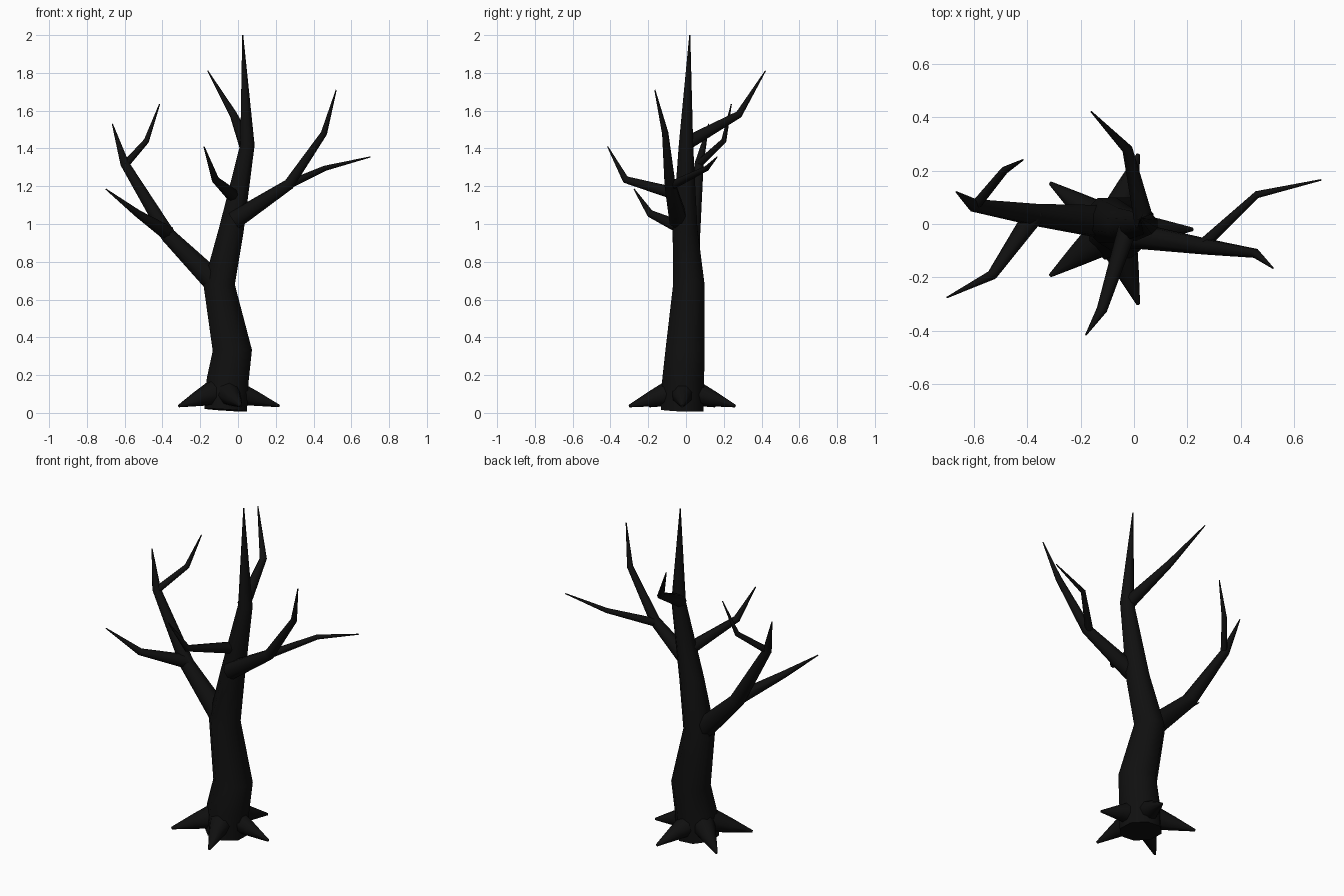
import bpy, bmesh, math
from mathutils import Vector

cube = bpy.data.objects.get("Cube")
if cube:
    bpy.data.objects.remove(cube, do_unlink=True)

bark = bpy.data.materials.new("charred_bark")
bark.use_nodes = True
colour = (0.005, 0.005, 0.005, 1)
bark.diffuse_color = colour
bsdf = bark.node_tree.nodes["Principled BSDF"]
bsdf.inputs["Base Color"].default_value = colour
bsdf.inputs["Roughness"].default_value = 0.9


def limb(name, path, sides=8):
    """Tapered tube through (x, y, z, radius) points, rings mitred at bends."""
    pts = [Vector(p[:3]) for p in path]
    bm = bmesh.new()
    rings = []
    axis = Vector((0, 0, 1))
    u = Vector((1, 0, 0))
    for i, p in enumerate(pts):
        before = (p - pts[i - 1]).normalized() if i else Vector()
        after = (pts[i + 1] - p).normalized() if i < len(pts) - 1 else Vector()
        tangent = (before + after).normalized()
        u = axis.rotation_difference(tangent) @ u
        axis = tangent
        v = tangent.cross(u)
        ring = []
        for k in range(sides):
            a = math.tau * (k + 0.5) / sides
            ring.append(bm.verts.new(p + path[i][3] * (u * math.cos(a) + v * math.sin(a))))
        rings.append(ring)
    for low, high in zip(rings, rings[1:]):
        for k in range(sides):
            n = (k + 1) % sides
            bm.faces.new((low[k], low[n], high[n], high[k]))
    bm.faces.new(rings[0][::-1])
    bm.faces.new(rings[-1])
    mesh = bpy.data.meshes.new(name)
    bm.to_mesh(mesh)
    bm.free()
    mesh.materials.append(bark)
    obj = bpy.data.objects.new(name, mesh)
    bpy.context.collection.objects.link(obj)
    bpy.ops.object.select_all(action='DESELECT')
    obj.select_set(True)
    bpy.context.view_layer.objects.active = obj
    bpy.ops.object.shade_smooth_by_angle(angle=math.radians(50))
    return obj


# Trunk, bending on its way up to a long spike
limb("trunk", [(-.065, -.02, .015, .122), (-.055, -.015, .17, .12), (-.03, -.005, .33, .112),
               (-.1, .015, .68, .09), (-.035, -.005, .97, .071),
               (.05, 0, 1.42, .041), (.025, .02, 2, .003)])

# Right side bough and its two offshoots
limb("right_bough", [(-.12, .01, .69, .065), (-.37, .035, .94, .043),
                     (-.6, .07, 1.32, .025), (-.665, .12, 1.53, .003)])
limb("right_upper_twig", [(-.6, .06, 1.31, .02), (-.485, .2, 1.44, .015), (-.415, .24, 1.635, .003)])
limb("right_lower_twig", [(-.37, .04, .95, .04), (-.53, -.19, 1.055, .02), (-.7, -.275, 1.185, .003)])

# Left side bough and its offshoot
limb("left_bough", [(-.02, -.04, 1.02, .052), (.27, -.085, 1.21, .031),
                    (.455, -.11, 1.48, .018), (.52, -.165, 1.71, .003)])
limb("left_twig", [(.25, -.085, 1.2, .024), (.46, .11, 1.295, .014), (.7, .165, 1.355, .003)])

# Front and back branches
limb("front_branch", [(-.025, -.02, 1.15, .036), (-.12, -.32, 1.235, .02), (-.18, -.415, 1.41, .003)])
limb("back_branch", [(.04, 0, 1.425, .038), (-.025, .28, 1.58, .02), (-.16, .42, 1.81, .003)])

# Five pointed roots spread evenly round the foot
for n in range(5):
    a = math.tau * n / 5
    limb(f"root_{n + 1}", [(-.075 + d * math.cos(a), -.02 + d * math.sin(a), z, r)
                           for d, z, r in ((.07, .105, .068), (.17, .075, .042), (.295, .036, .007))])
